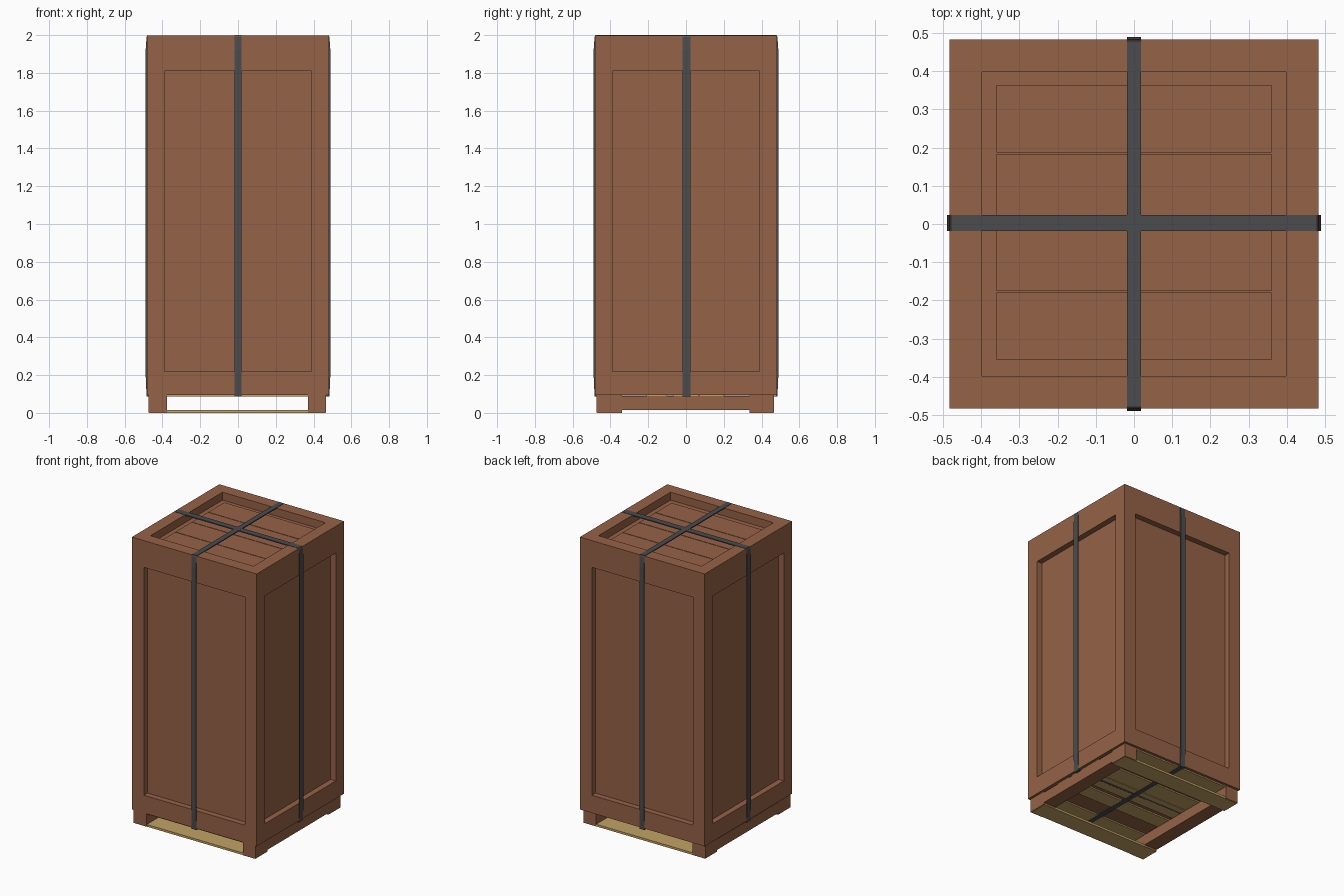
import bpy, bmesh
from mathutils import Vector

default = bpy.data.objects.get("Cube")
if default:
    bpy.data.objects.remove(default, do_unlink=True)


def material(name, rgb):
    m = bpy.data.materials.new(name)
    m.use_nodes = True
    m.diffuse_color = (*rgb, 1)
    m.node_tree.nodes["Principled BSDF"].inputs["Base Color"].default_value = (*rgb, 1)
    return m


brown = material("brown wood", (0.30, 0.122, 0.061))
tan = material("tan wood", (0.54, 0.36, 0.13))
grey = material("dark grey strap", (0.07, 0.072, 0.074))


def add_object(name, bm, mat):
    bmesh.ops.recalc_face_normals(bm, faces=bm.faces)
    mesh = bpy.data.meshes.new(name)
    bm.to_mesh(mesh)
    bm.free()
    mesh.materials.append(mat)
    obj = bpy.data.objects.new(name, mesh)
    bpy.context.collection.objects.link(obj)
    return obj


def box_mesh(x0, x1, y0, y1, z0, z1):
    bm = bmesh.new()
    bmesh.ops.create_cube(bm, size=1)
    lo, hi = (x0, y0, z0), (x1, y1, z1)
    for v in bm.verts:
        v.co = [hi[i] if v.co[i] > 0 else lo[i] for i in range(3)]
    return bm


def box(name, mat, *bounds):
    return add_object(name, box_mesh(*bounds), mat)


# Crate body with a recessed panel in each side and the lid
half, bottom, top = 0.482, 0.096, 1.997
side_depth, lid_depth = 0.04, 0.055
bm = box_mesh(-half, half, -half, half, bottom, top)
bm.normal_update()
for face in [f for f in bm.faces if f.normal.z > -0.5]:
    normal = face.normal.copy()
    is_lid = normal.z > 0.5
    bmesh.ops.inset_region(bm, faces=[face], thickness=0.12 if is_lid else 0.13)
    if not is_lid:
        for v in face.verts:
            v.co.z = 1.81 if v.co.z > 1 else 0.22
    walls = bmesh.ops.extrude_discrete_faces(bm, faces=[face])["faces"]
    depth = lid_depth if is_lid else side_depth
    bmesh.ops.translate(bm, verts=walls[0].verts[:], vec=-normal * depth)
add_object("crate_body", bm, brown)

# Planks on the floor of the lid recess
pitch = 0.181
for i in range(4):
    y = (i - 1.5) * pitch + 0.004
    box(f"lid_plank_{i + 1}", brown, -0.36, 0.36, y - pitch / 2 + 0.002,
        y + pitch / 2 - 0.002, top - lid_depth - 0.002, top - lid_depth + 0.006)


# Straps: closed bands around the crate along one axis
def strap(name, along, width, offset, lift):
    right = [(0.478, 2.0 - lift), (0.484, 1.99), (0.489, 1.92), (0.489, 0.2), (0.484, 0.086 + lift)]
    loop = right + [(-u, z) for u, z in reversed(right)]
    bm = bmesh.new()
    rings = []
    for shrink in (0, 0.007):
        for side in (-1, 1):
            ring = []
            for u, z in loop:
                u -= shrink * (1 if u > 0 else -1)
                if z > 1.95:
                    z -= shrink
                elif z < 0.15:
                    z += shrink
                w = side * width / 2 + offset
                ring.append(bm.verts.new((u, w, z) if along == "x" else (w, u, z)))
            rings.append(ring)
    outer_a, outer_b, inner_a, inner_b = rings
    for a, b in ((outer_a, outer_b), (outer_b, inner_b), (inner_b, inner_a), (inner_a, outer_a)):
        for i in range(len(loop)):
            j = (i + 1) % len(loop)
            bm.faces.new((a[i], a[j], b[j], b[i]))
    add_object(name, bm, grey)


strap("strap_side_to_side", "x", 0.042, 0.003, 0.001)
strap("strap_front_to_back", "y", 0.037, 0.0, 0.0)

# Pallet: side stringers, corner feet, bottom boards and deck boards
x_left, x_right, y_front, y_back = 0.466, -0.475, -0.475, 0.466
for name, x0, x1 in (("left", 0.37, x_left), ("right", x_right, -0.375)):
    box(f"stringer_{name}", brown, x0, x1, y_front, y_back, 0.014, 0.089)
    box(f"front_foot_{name}", brown, x0, x1, y_front, -0.34, 0.002, 0.096)
    box(f"back_foot_{name}", brown, x0, x1, 0.336, y_back, 0.002, 0.096)

for name, y0, y1 in (("front", -0.47, -0.34), ("back", 0.336, 0.462)):
    box(f"bottom_board_{name}", tan, -0.471, 0.462, y0, y1, 0, 0.015)

decks = [(-0.47, -0.34), (-0.21, -0.10), (-0.065, 0.065), (0.07, 0.2), (0.336, 0.462)]
for i, (y0, y1) in enumerate(decks):
    box(f"deck_board_{i + 1}", tan, -0.471, 0.462, y0, y1, 0.087, 0.097)
